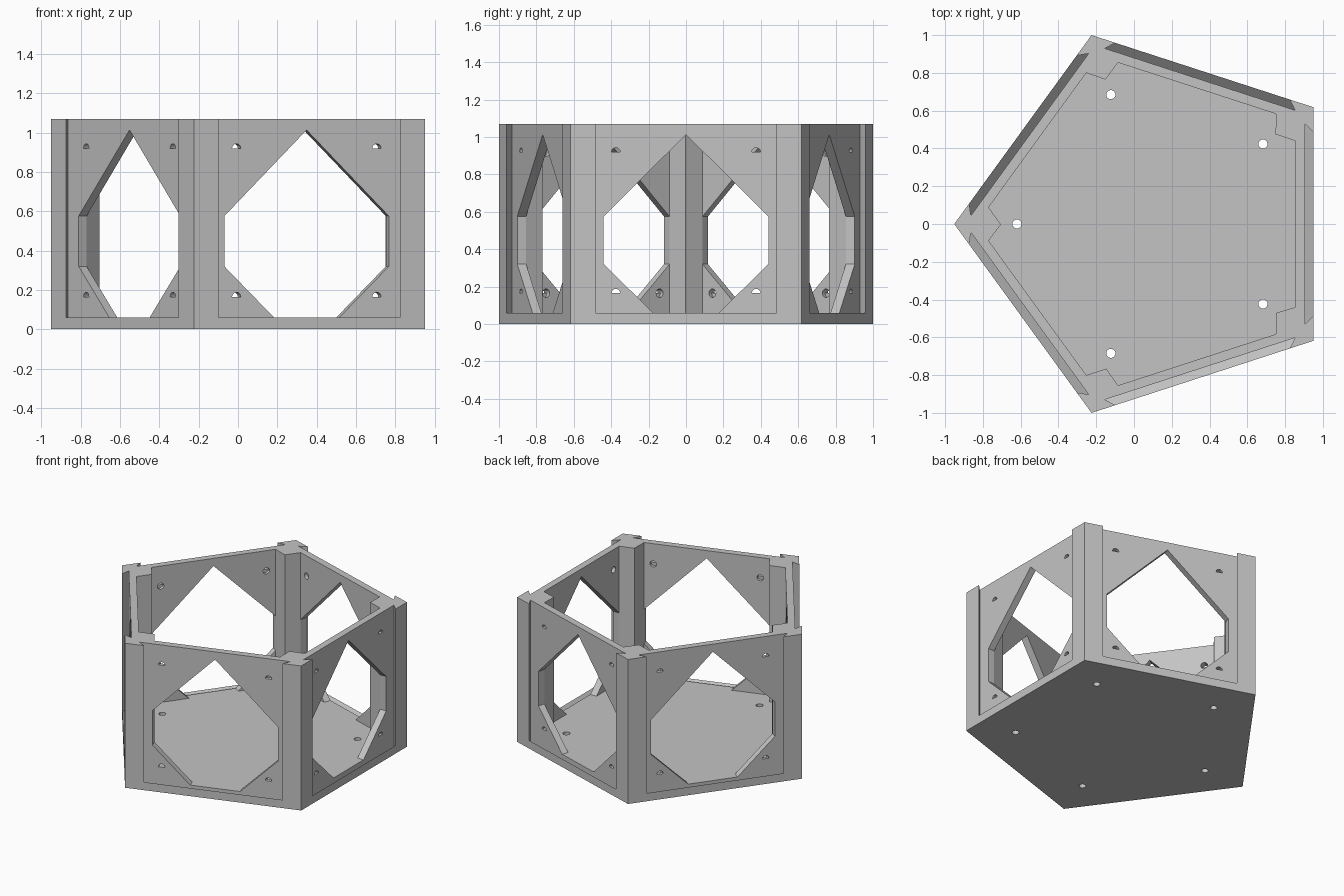
import bpy, bmesh
from math import cos, sin, pi, tau

R = 1.0515                # circumradius of the pentagon
AP = R * cos(pi / 5)      # apothem
CX = 0.1                  # pentagon centre on x
H = 1.07
FLOOR = 0.06
SLOT, WALL = 0.045, 0.095  # depths from the outer face

cube = bpy.data.objects.get("Cube")
if cube:
    bpy.data.objects.remove(cube)

grey = bpy.data.materials.new("light_grey")
grey.use_nodes = True
colour = (0.55, 0.55, 0.55, 1)
grey.diffuse_color = colour
grey.node_tree.nodes["Principled BSDF"].inputs["Base Color"].default_value = colour


def place(k, t, d, z):
    """Point on side k: t along the side, d inward from it, z up."""
    a = tau * k / 5
    r = AP - d
    return (CX + r * cos(a) - t * sin(a), r * sin(a) + t * cos(a), z)


def loft(bm, ring_a, ring_b):
    """Closed solid between two matching rings of points."""
    a = [bm.verts.new(p) for p in ring_a]
    b = [bm.verts.new(p) for p in ring_b]
    bm.faces.new(a)
    bm.faces.new(b[::-1])
    for i in range(len(a)):
        j = (i + 1) % len(a)
        bm.faces.new((a[j], a[i], b[i], b[j]))


def finish(bm, name):
    bmesh.ops.recalc_face_normals(bm, faces=bm.faces)
    mesh = bpy.data.meshes.new(name)
    bm.to_mesh(mesh)
    bm.free()
    ob = bpy.data.objects.new(name, mesh)
    bpy.context.collection.objects.link(ob)
    return ob


def arc(t, z, r, n, sweep):
    return [(t + r * cos(sweep * i / n), z + r * sin(sweep * i / n)) for i in range(n + 1 if sweep < 6 else n)]


def side_prism(bm, k, outline, d0, d1):
    loft(bm, [place(k, t, d0, z) for t, z in outline],
         [place(k, t, d1, z) for t, z in outline])


# Pentagonal block
bm = bmesh.new()
corners = [(CX + R * cos(tau * (k + 0.5) / 5), R * sin(tau * (k + 0.5) / 5)) for k in range(5)]
loft(bm, [(x, y, 0) for x, y in corners], [(x, y, H) for x, y in corners])
frame = finish(bm, "pentagon_frame")
frame.data.materials.append(grey)

# Interior, leaving a four-sided post in each corner
bm = bmesh.new()
plan = []
for k in range(5):
    plan += [place(k, -0.44, WALL, 0), place(k, 0.44, WALL, 0), place(k, 0.475, 0.201, 0)]
interior = []
for k in range(5):
    interior += plan[3 * k:3 * k + 3]
loft(bm, [(x, y, FLOOR) for x, y, _ in interior], [(x, y, H + 0.2) for x, y, _ in interior])
cutters = [finish(bm, "interior_cutter")]

# Dovetail slots, undercut at both sides and the bottom, open at the top
bm = bmesh.new()
for k in range(5):
    rings = []
    for d in (-0.02, SLOT):
        w, z = 0.485 + d, FLOOR - d
        rings.append([place(k, t, d, h) for t, h in ((-w, z), (w, z), (w, H + 0.2), (-w, H + 0.2))])
    loft(bm, *rings)
cutters.append(finish(bm, "slot_cutter"))

# Pointed windows
bm = bmesh.new()
window = [(-0.175, FLOOR), (0.175, FLOOR), (0.44, 0.32), (0.44, 0.575),
          (0, 1.013), (-0.44, 0.575), (-0.44, 0.32)]
for k in range(5):
    side_prism(bm, k, window, 0.02, 0.13)
cutters.append(finish(bm, "window_cutter"))

# Screw holes: half round on the outside, round on the inside
for name, sweep, start in (("half_hole_cutter", pi, 0.03), ("round_hole_cutter", tau, 0.07)):
    bm = bmesh.new()
    for k in range(5):
        for t in (-0.375, 0.375):
            for z in (0.165, 0.92):
                side_prism(bm, k, arc(t, z, 0.023, 16, sweep), start, 0.12)
    cutters.append(finish(bm, name))

# Floor holes near the corners
bm = bmesh.new()
for k in range(5):
    a = tau * (k + 0.5) / 5
    ring = arc(CX + 0.72 * cos(a), 0.72 * sin(a), 0.024, 24, tau)
    loft(bm, [(x, y, -0.1) for x, y in ring], [(x, y, 0.2) for x, y in ring])
cutters.append(finish(bm, "floor_hole_cutter"))

# Cut everything and bake the result
for c in cutters:
    c.hide_render = True
    m = frame.modifiers.new(c.name, "BOOLEAN")
    m.operation = "DIFFERENCE"
    m.solver = "EXACT"
    m.object = c
bpy.context.view_layer.update()
baked = bpy.data.meshes.new_from_object(frame.evaluated_get(bpy.context.evaluated_depsgraph_get()))
frame.modifiers.clear()
frame.data = baked
baked.materials.clear()
baked.materials.append(grey)
for p in baked.polygons:
    p.material_index = 0
for c in cutters:
    bpy.data.objects.remove(c)
